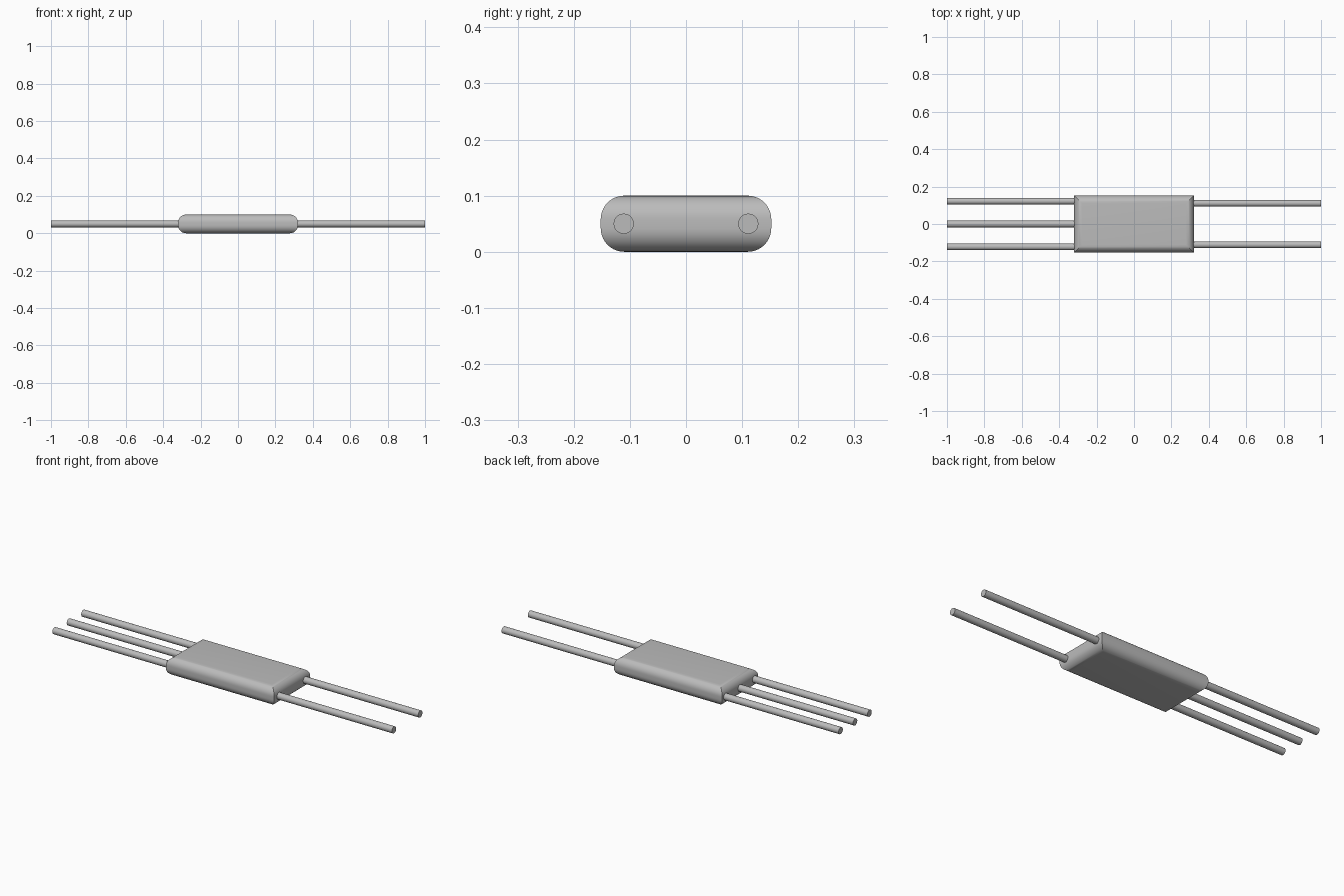
import bpy, bmesh, math
from mathutils import Matrix

cube = bpy.data.objects.get("Cube")
if cube:
    bpy.data.objects.remove(cube, do_unlink=True)

HALF_X, HALF_Y, HEIGHT, ROUND = 0.32, 0.152, 0.1, 0.042
PIN_RADIUS, STEPS = 0.018, 10

grey = bpy.data.materials.new("light grey")
grey.use_nodes = True
colour = (0.5, 0.5, 0.5, 1)
grey.diffuse_color = colour
grey.node_tree.nodes["Principled BSDF"].inputs["Base Color"].default_value = colour


def finish(name, bm):
    """Turn a bmesh into a smooth-shaded object with sharp edges kept."""
    bmesh.ops.recalc_face_normals(bm, faces=bm.faces[:])
    mesh = bpy.data.meshes.new(name)
    bm.to_mesh(mesh)
    bm.free()
    mesh.materials.append(grey)
    obj = bpy.data.objects.new(name, mesh)
    bpy.context.collection.objects.link(obj)
    bpy.ops.object.select_all(action='DESELECT')
    obj.select_set(True)
    bpy.context.view_layer.objects.active = obj
    bpy.ops.object.shade_smooth_by_angle(angle=math.radians(30))


# Body: stacked rectangles, rounded top and bottom, with mitred corners
levels = []
for centre, start in ((ROUND, -90), (HEIGHT - ROUND, 0)):
    for i in range(STEPS + 1):
        a = math.radians(start + 90 * i / STEPS)
        levels.append((ROUND * (1 - math.cos(a)), centre + ROUND * math.sin(a)))

bm = bmesh.new()
rings = []
for inset, z in levels:
    x, y = HALF_X - inset, HALF_Y - inset
    rings.append([bm.verts.new((sx * x, sy * y, z))
                  for sx, sy in ((-1, -1), (1, -1), (1, 1), (-1, 1))])
for low, high in zip(rings, rings[1:]):
    for i in range(4):
        j = (i + 1) % 4
        bm.faces.new((low[i], low[j], high[j], high[i]))
bm.faces.new(rings[0])
bm.faces.new(rings[-1])
finish("body", bm)


# Pins: straight round rods leaving each end of the body
def pin(name, side, y):
    inner = HALF_X - 0.02
    bm = bmesh.new()
    place = (Matrix.Translation((side * (1 + inner) / 2, y, HEIGHT / 2))
             @ Matrix.Rotation(math.pi / 2, 4, 'Y'))
    bmesh.ops.create_cone(bm, cap_ends=True, segments=32, radius1=PIN_RADIUS,
                          radius2=PIN_RADIUS, depth=1 - inner, matrix=place)
    finish(name, bm)


for label, y in (("front", -0.122), ("middle", 0), ("back", 0.122)):
    pin("right_pin_" + label, -1, y)
for label, y in (("front", -0.111), ("back", 0.111)):
    pin("left_pin_" + label, 1, y)
